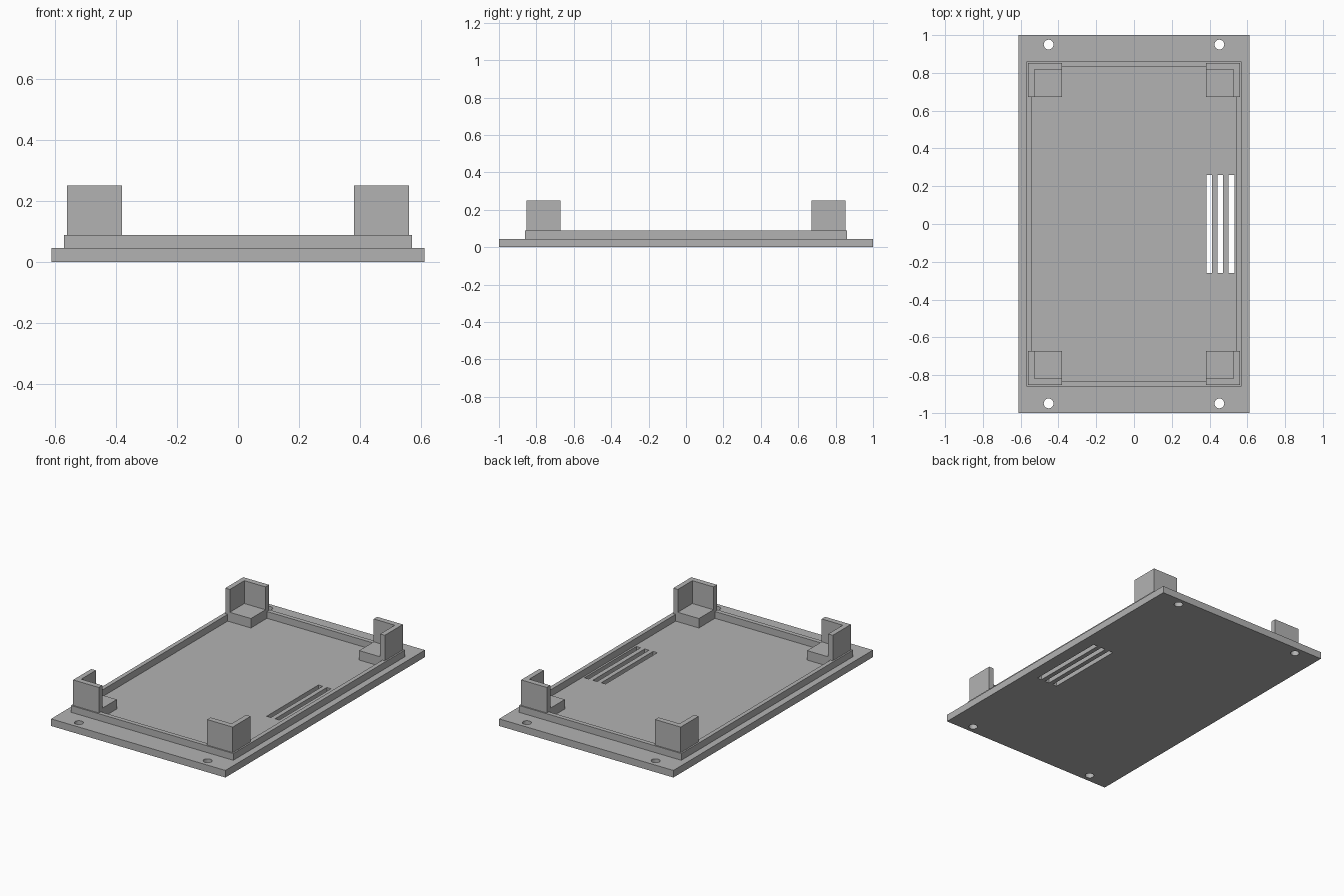
import bpy, bmesh, math

cube = bpy.data.objects.get("Cube")
if cube:
    bpy.data.objects.remove(cube, do_unlink=True)

gray = bpy.data.materials.new("plain gray")
gray.use_nodes = True
gray.diffuse_color = (0.45, 0.45, 0.45, 1)
gray.node_tree.nodes["Principled BSDF"].inputs["Base Color"].default_value = gray.diffuse_color


def rect(x0, y0, x1, y1):
    return [(x0, y0), (x1, y0), (x1, y1), (x0, y1)]


def centred(hx, hy):
    return rect(-hx, -hy, hx, hy)


def circle(cx, cy, r, n=24):
    return [(cx + r * math.cos(math.tau * i / n), cy + r * math.sin(math.tau * i / n))
            for i in range(n)]


def slab(name, outlines, z0, z1):
    """Extrude flat outlines; outlines inside the first one become holes."""
    curve = bpy.data.curves.new(name, "CURVE")
    curve.dimensions = "2D"
    curve.fill_mode = "BOTH"
    curve.extrude = (z1 - z0) / 2
    for points in outlines:
        spline = curve.splines.new("POLY")
        spline.points.add(len(points) - 1)
        for p, (x, y) in zip(spline.points, points):
            p.co = (x, y, 0, 1)
        spline.use_cyclic_u = True
    temp = bpy.data.objects.new(name + "_outline", curve)
    bpy.context.collection.objects.link(temp)
    deps = bpy.context.evaluated_depsgraph_get()
    mesh = bpy.data.meshes.new_from_object(temp.evaluated_get(deps))
    bpy.data.objects.remove(temp, do_unlink=True)

    # Weld the caps to the walls and settle the slab at its height
    bm = bmesh.new()
    bm.from_mesh(mesh)
    bmesh.ops.remove_doubles(bm, verts=bm.verts, dist=1e-5)
    bmesh.ops.translate(bm, verts=bm.verts, vec=(0, 0, (z0 + z1) / 2))
    bmesh.ops.recalc_face_normals(bm, faces=bm.faces)
    for f in bm.faces:
        f.smooth = False
    bm.to_mesh(mesh)
    bm.free()
    mesh.name = name
    mesh.materials.clear()
    mesh.materials.append(gray)
    obj = bpy.data.objects.new(name, mesh)
    bpy.context.collection.objects.link(obj)
    return obj


FLOOR, RIM_TOP, SHELF_TOP, POST_TOP = 0.045, 0.088, 0.105, 0.25
corners = [("front_right", -1, -1), ("front_left", 1, -1),
           ("back_right", -1, 1), ("back_left", 1, 1)]

# Base plate with screw holes and vent slots
holes = [circle(sx * 0.452, sy * 0.95, 0.026) for _, sx, sy in corners]
slots = [rect(x - 0.015, -0.26, x + 0.015, 0.26) for x in (0.398, 0.457, 0.516)]
slab("base_plate", [centred(0.612, 1.0)] + holes + slots, 0, FLOOR)

# Raised rim
slab("rim", [centred(0.57, 0.861), centred(0.543, 0.833)], FLOOR, RIM_TOP)

# Corner brackets: a low shelf with an angled wall around its outer edges
x0, x1, xw = 0.38, 0.56, 0.528
y0, y1, yw = 0.672, 0.853, 0.818
angle = [(x1, y0), (x1, y1), (x0, y1), (x0, yw), (xw, yw), (xw, y0)]
for label, sx, sy in corners:
    def place(points):
        return [(sx * x, sy * y) for x, y in points]
    slab("corner_shelf_" + label, [place(rect(x0, y0, x1, y1))], FLOOR, SHELF_TOP)
    slab("corner_wall_" + label, [place(angle)], SHELF_TOP, POST_TOP)
